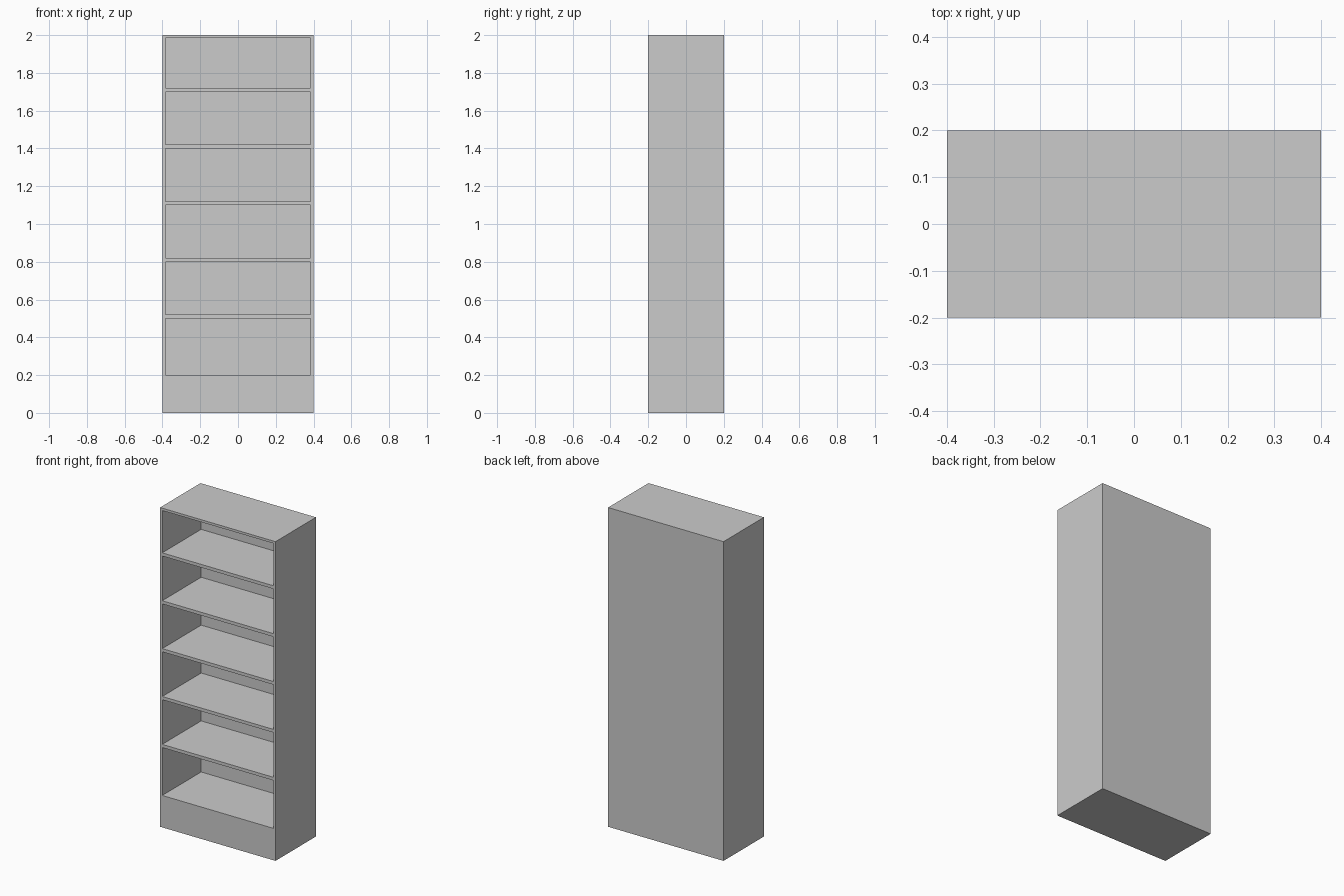
import bpy
import bmesh
from mathutils import Matrix, Vector

if "Cube" in bpy.data.objects:
    bpy.data.objects.remove(bpy.data.objects["Cube"])

WIDTH, DEPTH, HEIGHT = 0.8, 0.4, 2.0
PANEL = 0.015       # side, top and back panel thickness
SHELF = 0.02        # shelf thickness
BASE = 0.2          # plinth height
PITCH = 0.3         # spacing between shelf undersides
BAYS = 6


def add_box(bm, low, high):
    low, high = Vector(low), Vector(high)
    size = high - low
    matrix = Matrix.Translation((low + high) / 2) @ Matrix.Diagonal((*size, 1))
    bmesh.ops.create_cube(bm, size=1, matrix=matrix)


def make_boxes(name, boxes):
    bm = bmesh.new()
    for low, high in boxes:
        add_box(bm, low, high)
    mesh = bpy.data.meshes.new(name)
    bm.to_mesh(mesh)
    bm.free()
    obj = bpy.data.objects.new(name, mesh)
    bpy.context.collection.objects.link(obj)
    return obj


# Solid cabinet block
bookcase = make_boxes("bookcase", [
    ((-WIDTH / 2, -DEPTH / 2, 0), (WIDTH / 2, DEPTH / 2, HEIGHT))])

# Open shelf bays, cut from the front and stopping at the back panel
bays = []
for i in range(BAYS):
    floor = BASE if i == 0 else BASE + i * PITCH + SHELF
    ceiling = HEIGHT - PANEL if i == BAYS - 1 else BASE + (i + 1) * PITCH
    bays.append(((-WIDTH / 2 + PANEL, -DEPTH / 2 - 0.1, floor),
                 (WIDTH / 2 - PANEL, DEPTH / 2 - PANEL, ceiling)))
cutter = make_boxes("shelf_bay_cutter", bays)
cutter.hide_render = True

cut = bookcase.modifiers.new("shelf_bays", 'BOOLEAN')
cut.operation = 'DIFFERENCE'
cut.solver = 'EXACT'
cut.object = cutter

# Bake the cut and discard the cutter
bpy.context.view_layer.objects.active = bookcase
bpy.ops.object.modifier_apply(modifier=cut.name)
bpy.data.objects.remove(cutter)
